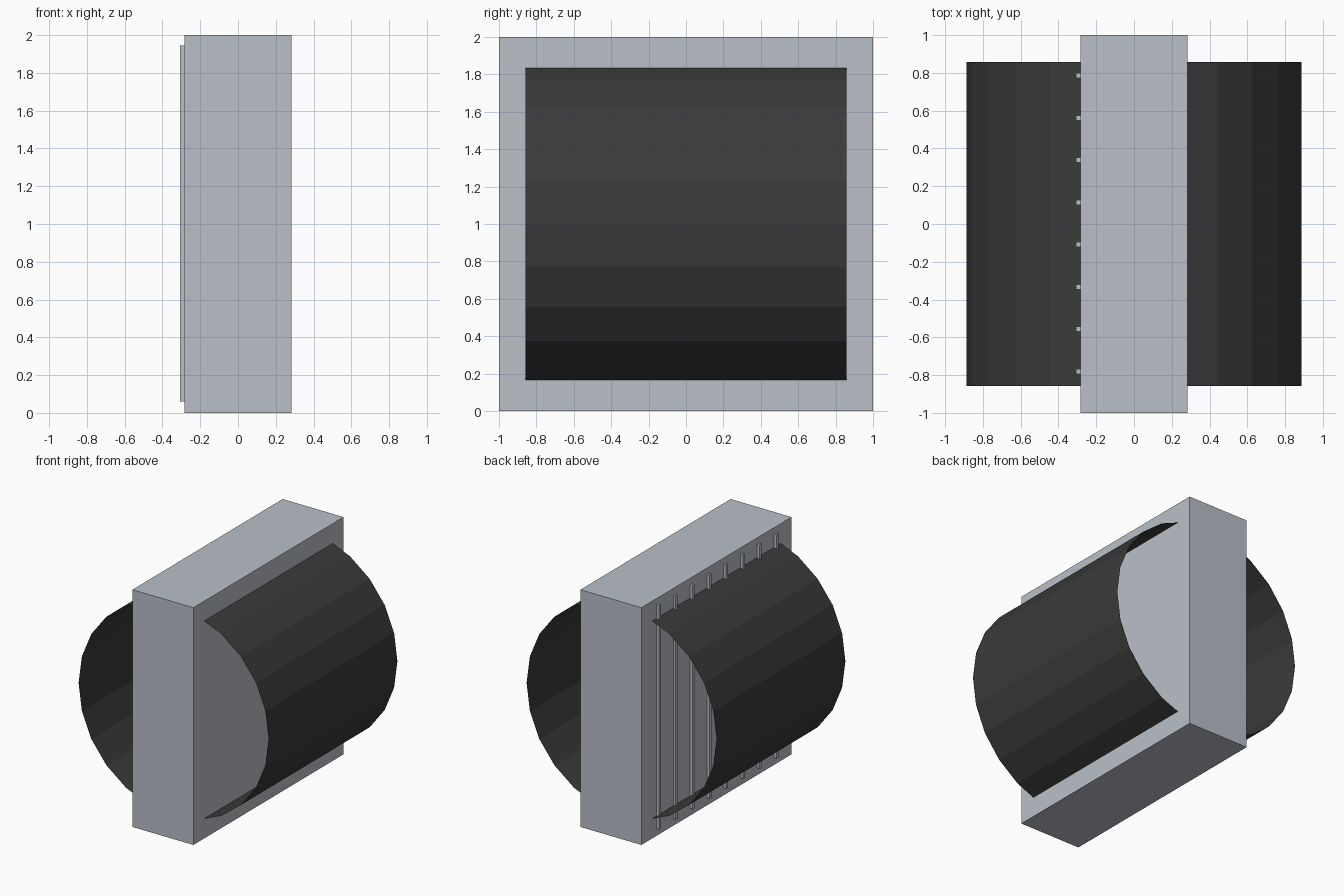
import bpy, bmesh, math

if "Cube" in bpy.data.objects:
    bpy.data.objects.remove(bpy.data.objects["Cube"])


def material(name, rgb):
    m = bpy.data.materials.new(name)
    m.diffuse_color = (*rgb, 1)
    m.use_nodes = True
    m.node_tree.nodes["Principled BSDF"].inputs["Base Color"].default_value = m.diffuse_color
    return m


grey = material("light grey", (0.49, 0.52, 0.575))
black = material("dark charcoal", (0.043, 0.043, 0.043))


def box(name, lo, hi, mat):
    size = [b - a for a, b in zip(lo, hi)]
    centre = [(a + b) / 2 for a, b in zip(lo, hi)]
    bpy.ops.mesh.primitive_cube_add(size=1, location=centre)
    ob = bpy.context.object
    ob.name = name
    ob.scale = size
    bpy.ops.object.transform_apply(location=False, rotation=False, scale=True)
    ob.data.materials.append(mat)
    return ob


# Main slab
box("slab", (-0.284, -1, 0), (0.284, 1, 2), grey)

# Open-ended thin 24-sided drum lying along y, passing through the slab
bpy.ops.mesh.primitive_cylinder_add(
    vertices=24, radius=0.886, depth=1.715, end_fill_type='NOTHING',
    location=(0, 0, 1), rotation=(math.pi / 2, 0, 0))
drum = bpy.context.object
drum.name = "drum"
drum.data.materials.append(black)

# Row of thin upright ribs on the left face
for i in range(8):
    y = 0.003 + (i - 3.5) * 0.2237
    box(f"rib_{i + 1}", (-0.307, y - 0.013, 0.06), (-0.284, y + 0.013, 1.945), grey)
